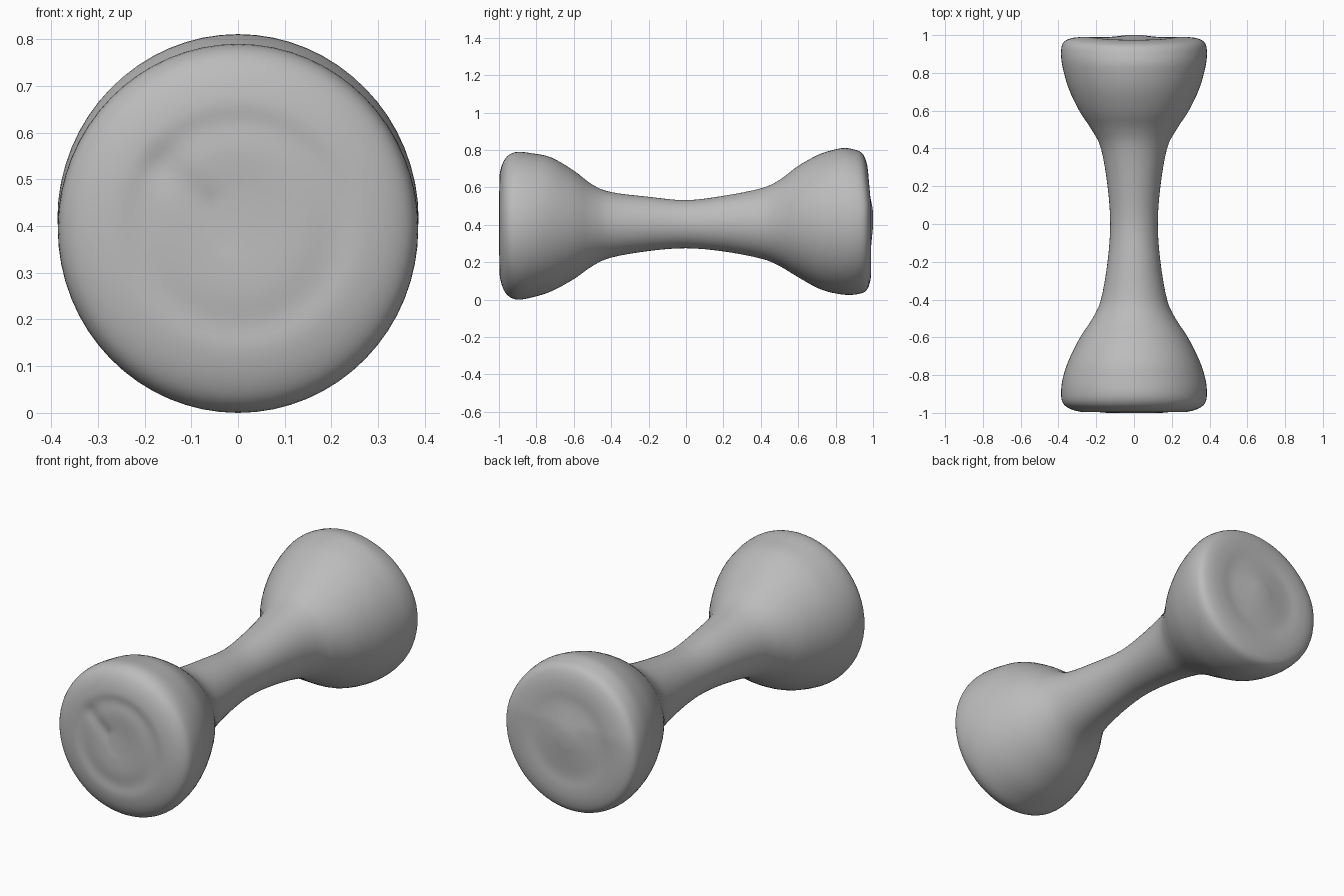
import bpy, bmesh, math
from mathutils import Vector

SIDES = 64   # points around each cross-section
STEPS = 4    # smooth steps between two sections

default = bpy.data.objects.get("Cube")
if default:
    bpy.data.objects.remove(default, do_unlink=True)


def make_material(name, colour):
    mat = bpy.data.materials.new(name)
    mat.use_nodes = True
    mat.diffuse_color = colour
    bsdf = next(n for n in mat.node_tree.nodes if n.type == 'BSDF_PRINCIPLED')
    bsdf.inputs["Base Color"].default_value = colour
    return mat


def catmull(a, b, c, d, t):
    """Smooth blend from section b to section c."""
    return 0.5 * (2 * b + (c - a) * t + (2 * a - 5 * b + 4 * c - d) * t * t
                  + (3 * b - a - 3 * c + d) * t ** 3)


def smooth_sections(sections):
    rows = [Vector(s) for s in sections]
    rows = [rows[0]] + rows + [rows[-1]]
    result = []
    for i in range(1, len(rows) - 2):
        for k in range(STEPS):
            result.append(catmull(*rows[i - 1:i + 3], k / STEPS))
    return result + [rows[-1]]


def back_tilt(y, z):
    """The back face leans forward slightly towards its top edge."""
    lean = max(0.0, min(1.0, (y - 0.8) / 0.15))
    return -0.09 * lean * max(0.0, z - 0.5)


# Front knob, shank and back knob: y, half width, bottom, top
sections = [
    (-0.997, 0.06, 0.36, 0.48),
    (-1.0, 0.14, 0.26, 0.56),
    (-0.994, 0.21, 0.19, 0.62),
    (-0.996, 0.27, 0.13, 0.67),
    (-0.98, 0.335, 0.065, 0.73),
    (-0.95, 0.375, 0.02, 0.772),
    (-0.9, 0.386, 0.0, 0.79),
    (-0.82, 0.378, 0.013, 0.782),
    (-0.72, 0.345, 0.045, 0.76),
    (-0.6, 0.285, 0.11, 0.69),
    (-0.5, 0.22, 0.18, 0.615),
    (-0.4, 0.175, 0.225, 0.575),
    (-0.2, 0.14, 0.26, 0.55),
    (0.0, 0.126, 0.275, 0.532),
    (0.2, 0.14, 0.258, 0.555),
    (0.4, 0.175, 0.22, 0.595),
    (0.5, 0.225, 0.18, 0.64),
    (0.6, 0.29, 0.12, 0.715),
    (0.72, 0.347, 0.055, 0.78),
    (0.84, 0.38, 0.027, 0.81),
    (0.92, 0.386, 0.03, 0.803),
    (0.965, 0.37, 0.05, 0.785),
    (0.985, 0.325, 0.1, 0.74),
    (0.99, 0.26, 0.16, 0.68),
    (0.986, 0.19, 0.23, 0.61),
    (0.992, 0.11, 0.31, 0.53),
    (1.0, 0.04, 0.39, 0.47),
]

# Skin the sections into one closed body
bm = bmesh.new()
rings = []
for y, half_width, low, high in smooth_sections(sections):
    centre, half_height = (low + high) / 2, (high - low) / 2
    ring = []
    for i in range(SIDES):
        angle = math.tau * i / SIDES
        z = centre + half_height * math.sin(angle)
        ring.append(bm.verts.new((half_width * math.cos(angle),
                                  y + back_tilt(y, z), z)))
    rings.append(ring)

for first, second in zip(rings, rings[1:]):
    for i in range(SIDES):
        j = (i + 1) % SIDES
        bm.faces.new((first[i], first[j], second[j], second[i]))
bm.faces.new(rings[0])
bm.faces.new(rings[-1])

# Shallow diagonal groove pressed into the front face
start, end = Vector((-0.16, 0.53)), Vector((-0.02, 0.4))
along = end - start
for v in bm.verts:
    if v.co.y < -0.97:
        p = Vector((v.co.x, v.co.z))
        t = max(0.0, min(1.0, (p - start).dot(along) / along.length_squared))
        gap = (p - start - along * t).length
        v.co.y += 0.008 * math.exp(-(gap / 0.035) ** 2)

bmesh.ops.recalc_face_normals(bm, faces=bm.faces)
mesh = bpy.data.meshes.new("dumbbell_body")
bm.to_mesh(mesh)
bm.free()
body = bpy.data.objects.new("dumbbell_body", mesh)
bpy.context.collection.objects.link(body)
mesh.materials.append(make_material("plain grey", (0.5, 0.5, 0.5, 1.0)))

# Soft shading over the whole body
bpy.ops.object.select_all(action='DESELECT')
body.select_set(True)
bpy.context.view_layer.objects.active = body
bpy.ops.object.shade_smooth_by_angle(angle=math.radians(60))
